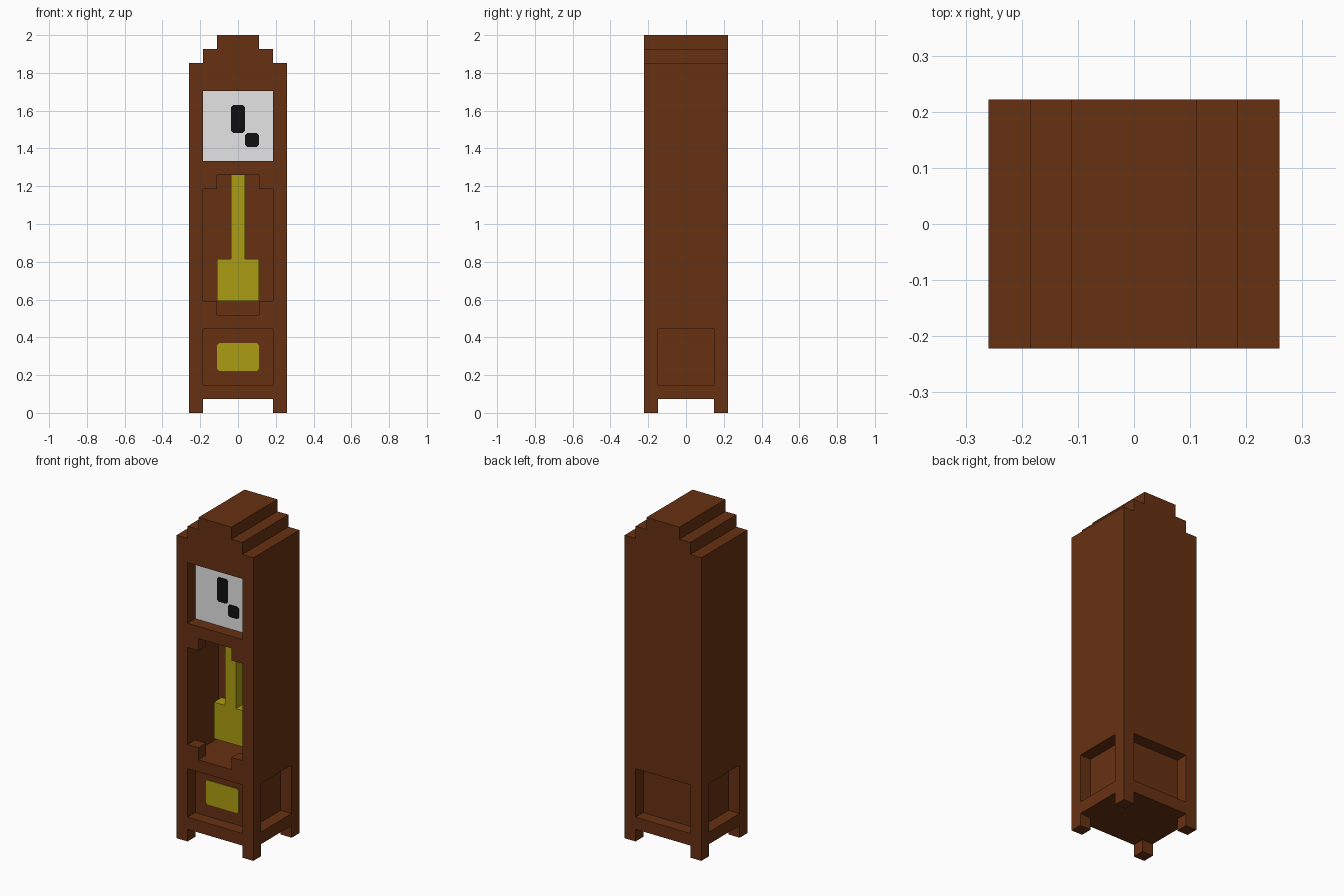
import bpy, bmesh

old = bpy.data.objects.get("Cube")
if old:
    bpy.data.objects.remove(old, do_unlink=True)

U = 2 / 27          # building block size: 7 wide, 6 deep, 27 tall


def material(name, rgb):
    m = bpy.data.materials.new(name)
    m.use_nodes = True
    m.diffuse_color = (*rgb, 1)
    m.node_tree.nodes["Principled BSDF"].inputs["Base Color"].default_value = (*rgb, 1)
    return m


WOOD = material("dark wood", (0.135, 0.031, 0.006))
GOLD = material("dull gold", (0.41, 0.34, 0.006))
WHITE = material("dial white", (0.78, 0.78, 0.78))
BLACK = material("hand black", (0.005, 0.005, 0.005))


def prism(name, outline, y0, y1, mat=None):
    """Extrude an x/z outline (in blocks) from y0 to y1."""
    bm = bmesh.new()
    face = bm.faces.new([bm.verts.new((x * U, y0 * U, z * U)) for x, z in outline])
    out = bmesh.ops.extrude_face_region(bm, geom=[face])
    verts = [g for g in out["geom"] if isinstance(g, bmesh.types.BMVert)]
    bmesh.ops.translate(bm, verts=verts, vec=(0, (y1 - y0) * U, 0))
    bmesh.ops.recalc_face_normals(bm, faces=bm.faces)
    mesh = bpy.data.meshes.new(name)
    bm.to_mesh(mesh)
    bm.free()
    obj = bpy.data.objects.new(name, mesh)
    bpy.context.collection.objects.link(obj)
    if mat:
        mesh.materials.append(mat)
    return obj


def box(name, x0, x1, y0, y1, z0, z1, mat=None):
    return prism(name, [(x0, z0), (x1, z0), (x1, z1), (x0, z1)], y0, y1, mat)


def plate(name, x0, x1, z0, z1, mat, c=0.15):
    """Thin plate with clipped corners on the recessed front surface."""
    pts = [(x0 + c, z0), (x1 - c, z0), (x1, z0 + c), (x1, z1 - c),
           (x1 - c, z1), (x0 + c, z1), (x0, z1 - c), (x0, z0 + c)]
    return prism(name, pts, -2.05, -1.99, mat)


# Case with stepped crown
half = [(3.5, 0), (3.5, 25), (2.5, 25), (2.5, 26), (1.5, 26), (1.5, 27)]
case = prism("case", half + [(-x, z) for x, z in reversed(half)], -3, 3, WOOD)

# Openings: x0, x1, y0, y1, z0, z1
cuts = [
    (-2.5, 2.5, -4, 4, -1, 1),            # gap between legs, front to back
    (-4, 4, -2, 2, -1, 1),                # gap between legs, side to side
    (-2.5, 2.5, -4, -2, 18, 23),          # dial recess
    (-2.5, 2.5, -2, 1, 7, 17),            # pendulum chamber
    (-2.5, 2.5, -4, -1.5, 8, 16),         # wide part of the window
    (-1.5, 1.5, -4, -1.5, 7, 17),         # narrow part of the window
]
for s in (-1, 1):                         # sunken base panels on four sides
    cuts.append((-2.5, 2.5, *sorted((s * 2, s * 4)), 2, 6))
    cuts.append((*sorted((s * 2.5, s * 4.5)), -2, 2, 2, 6))

bpy.context.view_layer.objects.active = case
for c in cuts:
    cutter = box("cutter", *c)
    cutter.hide_render = True
    mod = case.modifiers.new("cut", "BOOLEAN")
    mod.operation = "DIFFERENCE"
    mod.solver = "EXACT"
    mod.object = cutter
    bpy.ops.object.modifier_apply(modifier=mod.name)
    bpy.data.objects.remove(cutter, do_unlink=True)

# White dial on the back of its recess
case.data.materials.clear()
case.data.materials.append(WOOD)
case.data.materials.append(WHITE)
for p in case.data.polygons:
    on_dial = (p.normal.y < -0.9 and abs(p.center.y + 2 * U) < 0.01
               and 18 * U < p.center.z < 23 * U)
    p.material_index = 1 if on_dial else 0

# Clock hands and base plaque
plate("minute_hand", -0.5, 0.5, 20, 22, BLACK)
plate("hour_hand", 0.5, 1.5, 19, 20, BLACK)
plate("base_plaque", -1.5, 1.5, 3, 5, GOLD)

# Pendulum hanging in the chamber
box("pendulum_rod", -0.5, 0.5, -1, 0, 11, 17, GOLD)
box("pendulum_bob", -1.5, 1.5, -1, 0, 8, 11, GOLD)
